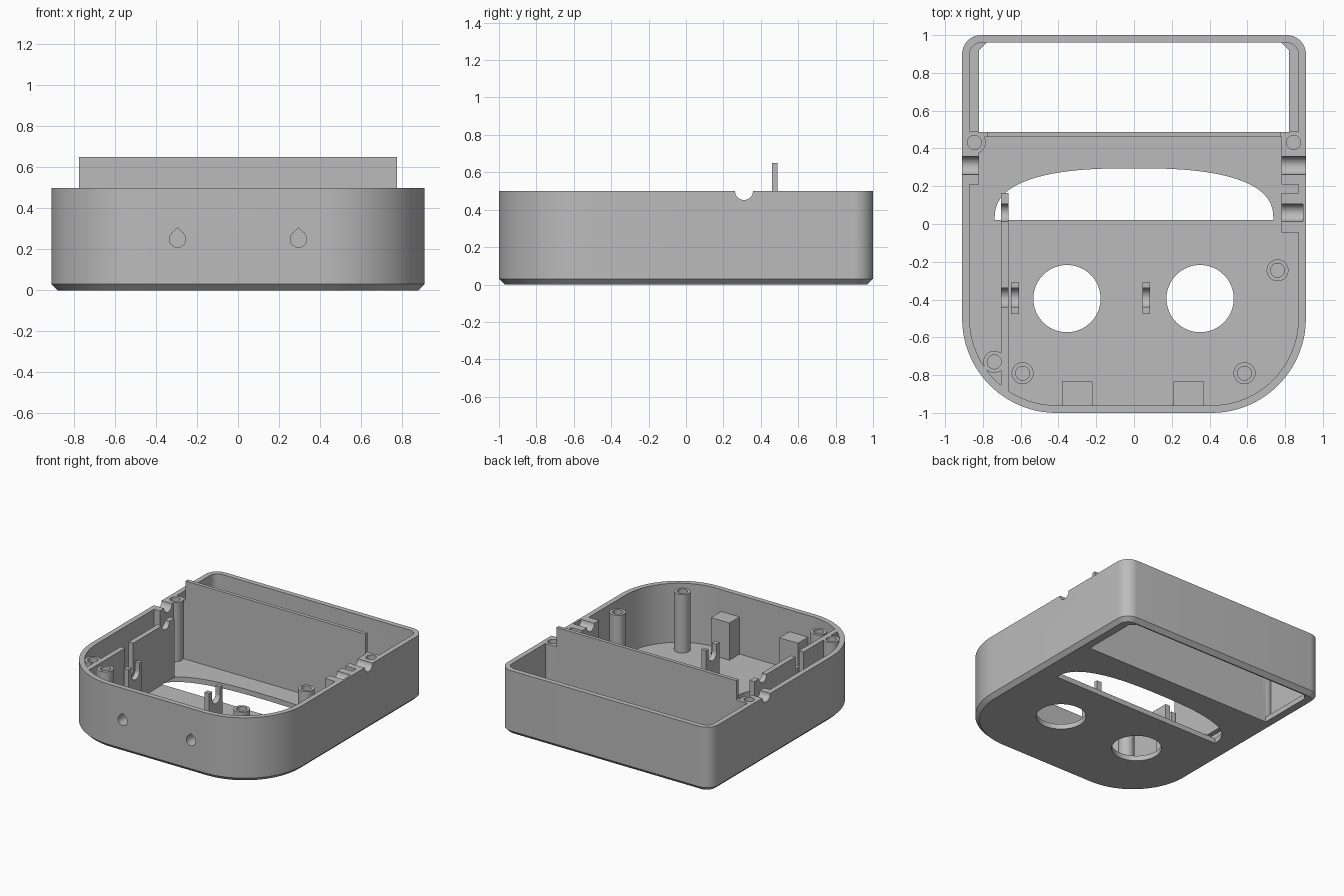
import bpy, bmesh
from math import sin, cos, pi, radians, copysign

if "Cube" in bpy.data.objects:
    bpy.data.objects.remove(bpy.data.objects["Cube"])

grey = bpy.data.materials.new("plain_grey")
grey.use_nodes = True
grey.diffuse_color = (0.5, 0.5, 0.5, 1)
grey.node_tree.nodes["Principled BSDF"].inputs["Base Color"].default_value = (0.5, 0.5, 0.5, 1)

RIM, FLOOR, WALL = 0.5, 0.04, 0.04
PLACE = {"x": lambda u, v, w: (w, u, v),
         "y": lambda u, v, w: (u, w, v),
         "z": lambda u, v, w: (u, v, w)}


def loft(name, layers, axis="z"):
    """Closed solid through a list of (outline, level) layers."""
    bm = bmesh.new()
    rings = [[bm.verts.new(PLACE[axis](u, v, w)) for u, v in pts] for pts, w in layers]
    n = len(rings[0])
    for a, b in zip(rings, rings[1:]):
        for i in range(n):
            j = (i + 1) % n
            bm.faces.new((a[i], a[j], b[j], b[i]))
    bm.faces.new(rings[0])
    bm.faces.new(rings[-1])
    bmesh.ops.recalc_face_normals(bm, faces=bm.faces)
    mesh = bpy.data.meshes.new(name)
    bm.to_mesh(mesh)
    bm.free()
    mesh.materials.append(grey)
    obj = bpy.data.objects.new(name, mesh)
    bpy.context.scene.collection.objects.link(obj)
    return obj


def prism(name, pts, lo, hi, axis="z"):
    return loft(name, [(pts, lo), (pts, hi)], axis)


def box(name, x0, x1, y0, y1, z0, z1):
    return prism(name, [(x0, y0), (x1, y0), (x1, y1), (x0, y1)], z0, z1)


def arc(cx, cy, r, start=0, end=360, n=32):
    full = end - start == 360
    angles = [radians(start + (end - start) * i / n) for i in range(n if full else n + 1)]
    return [(cx + r * cos(a), cy + r * sin(a)) for a in angles]


def outline(inset):
    """Case plan: broad front corners, tight back corners."""
    big, small = 0.5 - inset, 0.1 - inset
    return (arc(0.41, -0.5, big, -90, 0, 24) + arc(0.81, 0.9, small, 0, 90, 10)
            + arc(-0.81, 0.9, small, 90, 180, 10) + arc(-0.41, -0.5, big, 180, 270, 24))


def boolean(obj, others, operation):
    """Apply booleans and discard the operands."""
    bpy.context.view_layer.objects.active = obj
    for other in others:
        mod = obj.modifiers.new("boolean", "BOOLEAN")
        mod.operation, mod.solver, mod.object = operation, "EXACT", other
        bpy.ops.object.modifier_apply(modifier=mod.name)
        bpy.data.objects.remove(other)


# Hollow shell with a chamfered underside
shell = loft("case_shell", [(outline(0.03), 0), (outline(0), 0.03), (outline(0), RIM)])
boolean(shell, [prism("cavity", outline(WALL), FLOOR, 1)], "DIFFERENCE")

# Divider, side blocks and corner bosses fused to the shell
BASE = 0.032
boolean(shell, [
    box("divider_base", -0.88, 0.88, 0.46, 0.488, BASE, RIM),
    box("divider_top", -0.775, 0.775, 0.46, 0.488, 0.3, 0.65),
    box("right_block", -0.88, -0.82, 0.21, 0.47, BASE, RIM),
    box("left_block", 0.78, 0.88, 0.21, 0.47, BASE, RIM),
    box("left_front_block", 0.78, 0.88, -0.045, 0.165, BASE, RIM),
    prism("right_boss", arc(-0.845, 0.432, 0.06), BASE, RIM),
    prism("left_boss", arc(0.845, 0.432, 0.06), BASE, RIM),
    prism("front_boss", arc(-0.74, -0.73, 0.058), BASE, RIM),
    box("side_plate", -0.705, -0.665, -0.89, 0.165, BASE, RIM),
], "UNION")

# Floor openings: two round holes, an arched slot and the back bay
n = 48
arch = [(copysign(abs(cos(t)) ** 0.77, cos(t)) * 0.738, 0.02 + 0.275 * sin(t) ** 0.77)
        for t in (pi * i / n for i in range(1, n))]
arch = [(0.738, 0.02)] + arch + [(-0.738, 0.02)]
bay = [(-0.82, 0.488), (0.82, 0.488), (0.82, 0.92), (0.78, 0.96), (-0.78, 0.96), (-0.82, 0.92)]
boolean(shell, [
    prism("hole", arc(-0.355, -0.395, 0.178, n=64), -1, FLOOR + 0.02),
    prism("hole", arc(0.35, -0.395, 0.178, n=64), -1, FLOOR + 0.02),
    prism("slot", arch, -1, FLOOR + 0.001),
    prism("bay", bay, -1, FLOOR + 0.02),
], "DIFFERENCE")


def slot_cutter(y, z, r, x0, x1):
    """Round-bottomed channel along x, open upwards."""
    return prism("channel", [(y + r, 0.8), (y - r, 0.8)] + arc(y, z, r, 180, 360, 20), x0, x1, "x")


def teardrop(x):
    pts = arc(x, 0.25, 0.04, 135, 405, 28) + [(x, 0.305)]
    return prism("teardrop", pts, -1.1, -0.87, "y")


def screw_hole(x, y, r=0.037):
    return prism("screw_hole", arc(x, y, r), 0.2, 0.7)


# Rod channels, screw holes and front sockets in the shell
boolean(shell, [
    slot_cutter(0.31, RIM, 0.048, -1, -0.75),
    slot_cutter(0.31, RIM, 0.048, 0.75, 1),
    slot_cutter(0.06, RIM, 0.046, -0.75, 0.895),
    slot_cutter(-0.39, 0.3, 0.05, -0.75, -0.64),
    screw_hole(-0.845, 0.432), screw_hole(0.845, 0.432), screw_hole(-0.74, -0.73),
    teardrop(-0.295), teardrop(0.295),
], "DIFFERENCE")
parts = [shell]

# Free-standing screw posts
for name, x, y in (("left_side_post", 0.76, -0.245), ("left_front_post", 0.585, -0.79),
                   ("right_front_post", -0.59, -0.79)):
    post = prism(name, arc(x, y, 0.058), BASE, 0.495)
    boolean(post, [screw_hole(x, y)], "DIFFERENCE")
    parts.append(post)

# Socket blocks behind the front wall
for name, x in (("right_socket_block", -0.3), ("left_socket_block", 0.29)):
    block = box(name, x - 0.08, x + 0.08, -0.97, -0.835, BASE, 0.33)
    boolean(block, [teardrop(copysign(0.295, x))], "DIFFERENCE")
    parts.append(block)

# Forked rod clips on the floor
for name, x in (("right_rod_clip", -0.63), ("middle_rod_clip", 0.065)):
    clip = box(name, x - 0.02, x + 0.02, -0.477, -0.31, BASE, 0.36)
    boolean(clip, [slot_cutter(-0.39, 0.3, 0.05, x - 0.1, x + 0.1)], "DIFFERENCE")
    parts.append(clip)

# Smooth curved walls, keep edges crisp
bpy.ops.object.select_all(action="DESELECT")
for part in parts:
    part.select_set(True)
bpy.context.view_layer.objects.active = shell
bpy.ops.object.shade_smooth_by_angle(angle=radians(30))
